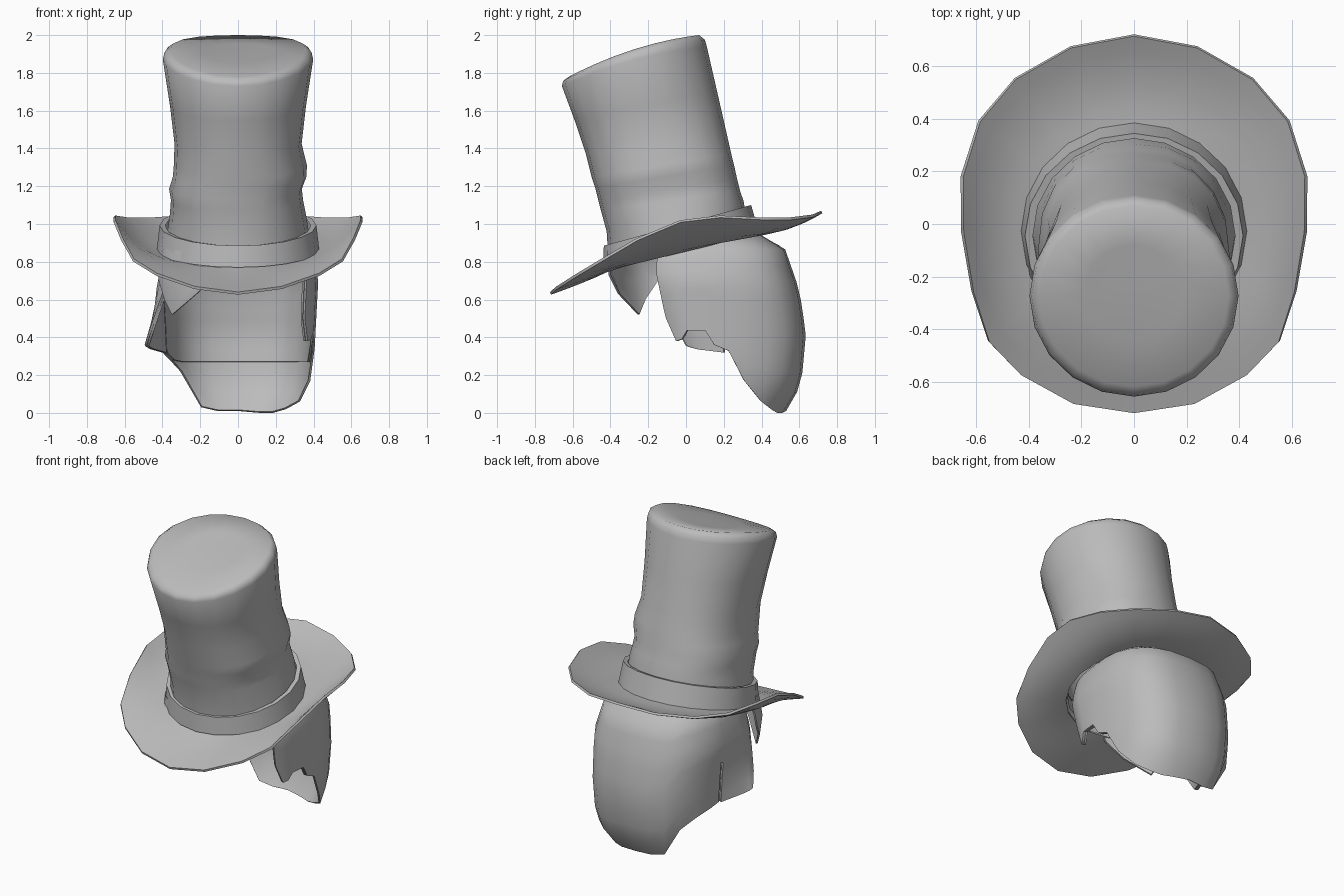
import bpy
from math import sin, cos, radians, pi

cube = bpy.data.objects.get("Cube")
if cube:
    bpy.data.objects.remove(cube, do_unlink=True)

grey = bpy.data.materials.new("plain grey")
grey.use_nodes = True
grey.diffuse_color = (0.5, 0.5, 0.5, 1)
grey.node_tree.nodes["Principled BSDF"].inputs["Base Color"].default_value = (0.5, 0.5, 0.5, 1)

SIDES = 20


def loft(name, rows, closed=True, cap=False, thick=0, skip=(), angle=40):
    """Skin a list of equally long point rows with quads."""
    n = len(rows[0])
    verts = [p for row in rows for p in row]
    faces = []
    for i in range(len(rows) - 1):
        for j in range(n if closed else n - 1):
            if (i, j) not in skip:
                k = (j + 1) % n
                faces.append((i * n + j, i * n + k, (i + 1) * n + k, (i + 1) * n + j))
    if cap:
        faces.append([(len(rows) - 1) * n + j for j in range(n)])
    mesh = bpy.data.meshes.new(name)
    mesh.from_pydata(verts, [], faces)
    mesh.materials.append(grey)
    obj = bpy.data.objects.new(name, mesh)
    bpy.context.collection.objects.link(obj)
    bpy.ops.object.select_all(action="DESELECT")
    obj.select_set(True)
    bpy.context.view_layer.objects.active = obj
    if thick:
        mod = obj.modifiers.new("thickness", "SOLIDIFY")
        mod.thickness = thick
        mod.offset = -1
        bpy.ops.object.modifier_apply(modifier=mod.name)
    bpy.ops.object.shade_smooth_by_angle(angle=radians(angle))


def bend(value, power):
    """Signed power, used to make ovals boxier."""
    return abs(value) ** power * (1 if value > 0 else -1)


def ring(fy, fz, by, bz, left, right, lift=0, boxy=1):
    """Tilted oval through a front point and a back point."""
    pts = []
    for j in range(SIDES):
        a = 2 * pi * j / SIDES
        s, t = bend(sin(a), boxy), (1 - bend(cos(a), boxy)) / 2
        pts.append((s * (left if s > 0 else right),
                    fy + (by - fy) * t, fz + (bz - fz) * t + lift * s * s))
    return pts


def table(rows, x):
    """Linear lookup in rows of (key, value)."""
    if x <= rows[0][0]:
        return rows[0][1]
    for (a, u), (b, v) in zip(rows, rows[1:]):
        if x <= b:
            return u + (v - u) * (x - a) / (b - a)
    return rows[-1][1]


# Crown: leaning, creased tube with a slightly saddle-shaped top
loft("hat_crown", [
    ring(-.41, .80, .33, .98, .385, .385),
    ring(-.42, .96, .305, 1.12, .362, .362, boxy=.88),
    ring(-.45, 1.07, .285, 1.18, .345, .355, boxy=.84),
    ring(-.465, 1.13, .27, 1.24, .338, .365, boxy=.84),
    ring(-.48, 1.19, .255, 1.31, .362, .345, boxy=.84),
    ring(-.50, 1.25, .24, 1.37, .365, .34, boxy=.86),
    ring(-.53, 1.37, .215, 1.48, .337, .336, boxy=.9),
    ring(-.59, 1.55, .165, 1.70, .36, .36, boxy=.95),
    ring(-.657, 1.73, .11, 1.94, .398, .398, .035),
    ring(-.65, 1.758, .10, 1.975, .39, .39, .04),
    ring(-.62, 1.78, .07, 2, .36, .36, .035),
    ring(-.45, 1.85, -.08, 1.955, .19, .19, .01),
], cap=True, angle=60)

# Band around the crown base
loft("hat_band", [
    ring(-.44, .77, .385, .96, .43, .43),
    ring(-.435, .885, .345, 1.10, .415, .415),
    ring(-.415, .885, .325, 1.095, .385, .385),
], angle=30)

# Brim: dished, rolled up at the sides and back, low at the front
half = [(0, -.72, .64), (.23, -.685, .67), (.43, -.575, .74), (.55, -.45, .815),
        (.61, -.26, .925), (.648, -.03, 1.02), (.65, .18, 1.045), (.585, .39, 1.035),
        (.45, .55, 1.035), (.24, .67, 1.05), (0, .715, 1.07)]
outer = half + [(-x, y, z) for x, y, z in half[-2:0:-1]]
inner = ring(-.41, .77, .35, .955, .40, .40)
brim = []
for t in (1, .85, .7, .5, .25, 0):
    row = []
    for j, (p, q) in enumerate(zip(inner, outer)):
        curl = min(1.9, .85 + 1.1 * (1 - cos(2 * pi * j / SIDES)))
        row.append((p[0] + (q[0] - p[0]) * t, p[1] + (q[1] - p[1]) * t,
                    p[2] + (q[2] - p[2]) * t ** curl))
    brim.append(row)
loft("hat_brim", brim, thick=.015)

# Hair: boxy shell around the back of the head, open at the front
BACK = [(0, .52), (.05, .57), (.2, .615), (.42, .635), (.65, .60), (.88, .52), (.94, .40)]
WIDTH = [(0, .30), (.05, .36), (.2, .40), (.42, .41), (.7, .425), (.88, .38), (.94, .30)]
FRONT = [(.35, .27), (.55, .34), (.75, .40), (.88, .38), (.94, .22)]
HEM_LEFT = [(30, 0), (45, .02), (60, .06), (75, .17), (84, .33), (89, .36), (91, .435),
            (105, .435), (112, .39), (120, .38), (127, .50)]
HEM_RIGHT = [(15, .01), (30, .03), (45, .22), (60, .28), (82, .33), (84, .32),
             (112, .35), (120, .36), (127, .45)]
MID = .12


def hair_point(a, z, scale):
    s, c = sin(radians(a)), cos(radians(a))
    power = .7 if a > 0 else .78
    reach = table(BACK, z) - MID if c > 0 else table(FRONT, z)
    # The right front lock flares outward and back as it falls
    flare = max(0, -a - 84) / 43 * max(0, .75 - z) * .4
    return (table(WIDTH, z) * bend(s, power) * scale - flare,
            MID + reach * bend(c, power) * scale + flare * .3, z)


def hair_shell(name, scale, lowest):
    angles = [-127, -120, -112, -100, -84, -82, -75, -60, -45, -30, -15, 0,
              15, 30, 45, 60, 75, 84, 89, 91, 105, 112, 120, 127]
    steps = 10
    rows = [[(0.1 * sin(radians(a)), MID + .08 * cos(radians(a)), .98) for a in angles]]
    for i in range(steps + 1):
        row = []
        for a in angles:
            bottom = max(lowest, table(HEM_LEFT if a > 0 else HEM_RIGHT, abs(a)))
            row.append(hair_point(a, .94 + (bottom - .94) * (i / steps) ** 1.1, scale))
        rows.append(row)
    # A slit separates the right front lock
    gap = angles.index(-84)
    loft(name, rows, closed=False, thick=.012, angle=50,
         skip={(steps - i, gap) for i in range(4)})


hair_shell("hair_outer", 1, 0)
hair_shell("hair_lining", .965, .27)

# Pointed lock hanging beneath the right front of the brim
loft("front_lock", [
    [(-.08, -.40, .80), (-.20, -.37, .83), (-.32, -.30, .86), (-.39, -.19, .87), (-.40, -.10, .88)],
    [(-.10, -.41, .76), (-.21, -.385, .73), (-.35, -.29, .70), (-.41, -.22, .74), (-.42, -.13, .78)],
    [(-.12, -.41, .73), (-.22, -.36, .63), (-.35, -.255, .52), (-.39, -.22, .60), (-.42, -.15, .70)],
], closed=False, thick=.012)
